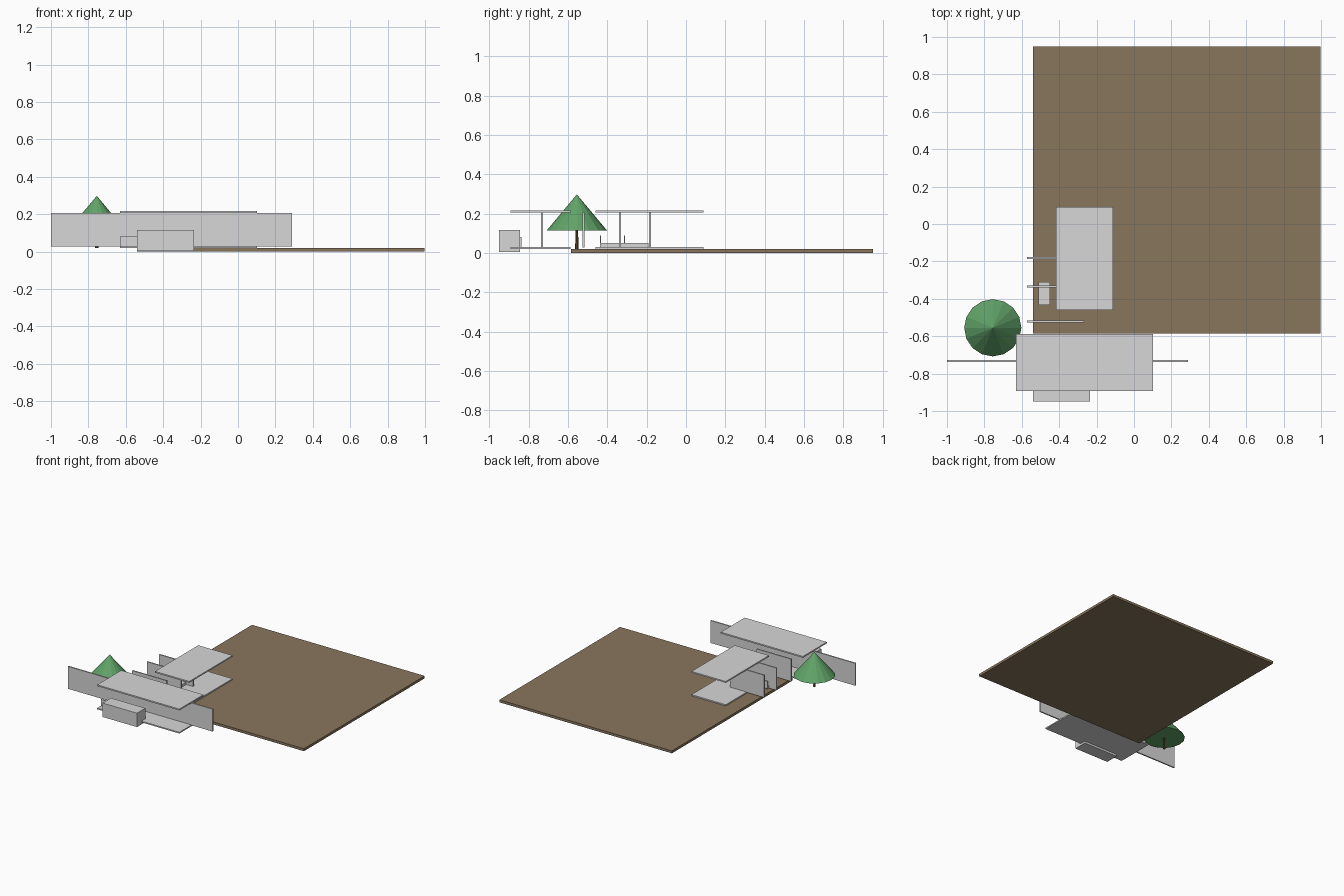
import bpy
import bmesh

if "Cube" in bpy.data.objects:
    bpy.data.objects.remove(bpy.data.objects["Cube"])


def material(name, rgb):
    m = bpy.data.materials.new(name)
    m.diffuse_color = (*rgb, 1)
    m.use_nodes = True
    m.node_tree.nodes["Principled BSDF"].inputs["Base Color"].default_value = m.diffuse_color
    return m


GREY = material("concrete grey", (0.68, 0.68, 0.68))
EARTH = material("earth brown", (0.25, 0.18, 0.11))
GREEN = material("leaf green", (0.12, 0.37, 0.14))
BARK = material("bark brown", (0.13, 0.07, 0.035))


def finish(name, bm, mat):
    mesh = bpy.data.meshes.new(name)
    bm.to_mesh(mesh)
    bm.free()
    mesh.materials.append(mat)
    obj = bpy.data.objects.new(name, mesh)
    bpy.context.collection.objects.link(obj)
    return obj


def box(name, x, y, z, mat=GREY):
    """Box from its (min, max) extent on each axis."""
    bm = bmesh.new()
    bmesh.ops.create_cube(bm, size=1)
    for v in bm.verts:
        v.co = [(a + b) / 2 + c * (b - a) for (a, b), c in zip((x, y, z), v.co)]
    return finish(name, bm, mat)


def cone(name, x, y, z, r1, r2, sides, mat):
    """Vertical cone standing between two heights."""
    bm = bmesh.new()
    bmesh.ops.create_cone(bm, cap_ends=True, segments=sides,
                          radius1=r1, radius2=r2, depth=z[1] - z[0])
    bmesh.ops.translate(bm, verts=bm.verts, vec=(x, y, sum(z) / 2))
    return finish(name, bm, mat)


# Plot of land
box("ground_plot", (-0.54, 0.997), (-0.585, 0.95), (0.0, 0.02), EARTH)

# Two pavilions, each a floor slab with a matching flat roof
FLOOR, ROOF = (0.02, 0.03), (0.206, 0.217)
for part, x, y in (("front", (-0.63, 0.102), (-0.892, -0.587)),
                   ("rear", (-0.417, -0.112), (-0.46, 0.09))):
    box(part + "_floor", x, y, FLOOR)
    box(part + "_roof", x, y, ROOF)

# Long spine wall and the three parallel cross walls
WALL = (0.027, 0.207)
box("spine_wall", (-1.0, 0.29), (-0.737, -0.726), WALL)
for i, y in enumerate((-0.522, -0.335, -0.182)):
    box(f"cross_wall_{i + 1}", (-0.573, -0.268), (y - 0.005, y + 0.005), WALL)

# Front block and low parapet behind it
box("front_block", (-0.54, -0.235), (-0.95, -0.843), (0.004, 0.116))
box("low_parapet", (-0.63, -0.325), (-0.843, -0.837), (0.03, 0.081))

# Seats with upright backs between the cross walls
box("chair_seat", (-0.51, -0.45), (-0.432, -0.31), (0.03, 0.05))
box("chair_back", (-0.51, -0.45), (-0.314, -0.309), (0.03, 0.09))
box("bench_seat", (-0.39, -0.33), (-0.435, -0.19), (0.03, 0.05))
box("bench_back", (-0.39, -0.33), (-0.437, -0.432), (0.03, 0.09))

# Tree
cone("tree_trunk", -0.755, -0.555, (0.02, 0.12), 0.009, 0.006, 8, BARK)
cone("tree_crown", -0.755, -0.555, (0.115, 0.298), 0.153, 0.0, 16, GREEN)
